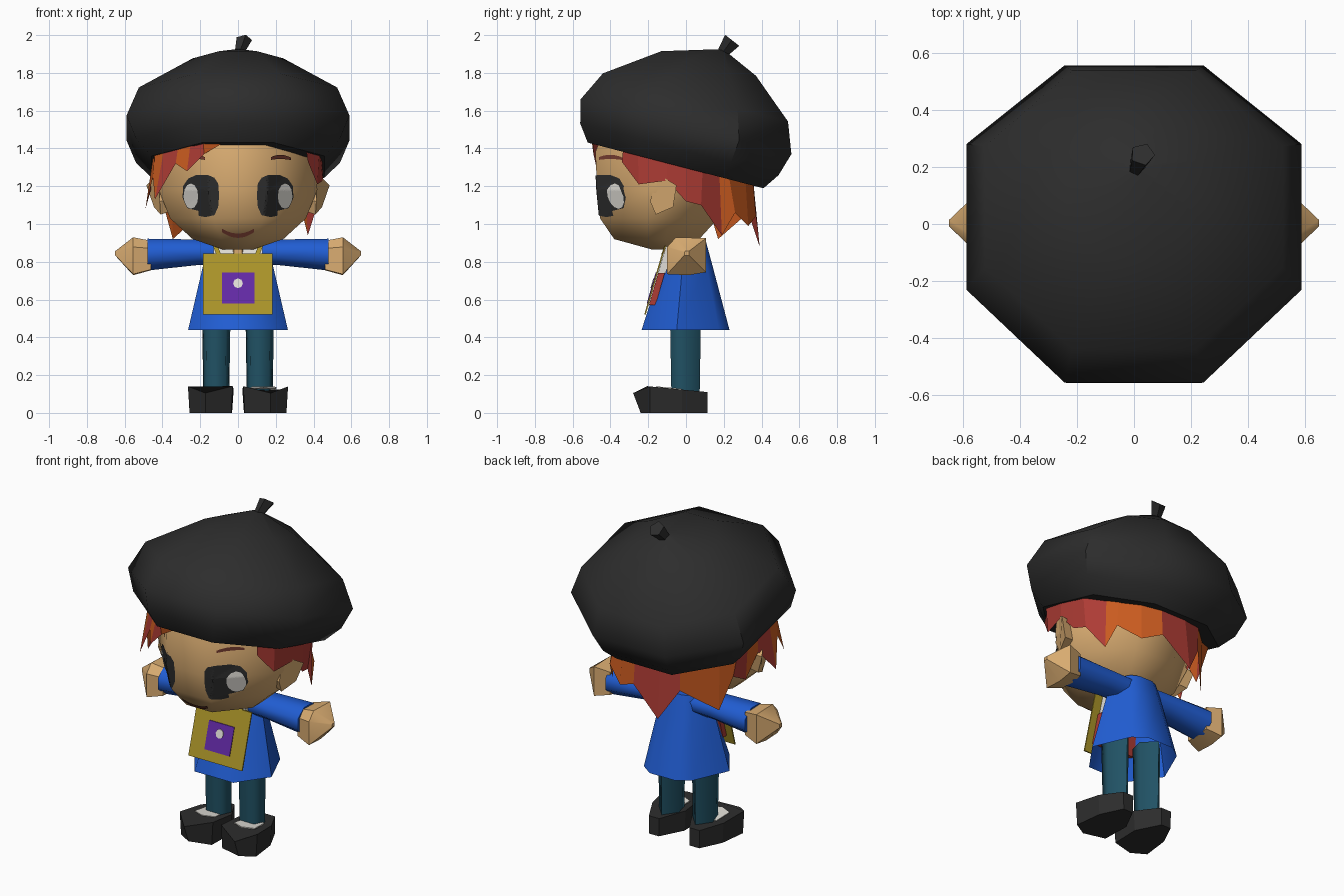
import bpy, bmesh, math
from mathutils import Vector
from mathutils.bvhtree import BVHTree

if "Cube" in bpy.data.objects:
    bpy.data.objects.remove(bpy.data.objects["Cube"])


def material(name, r, g, b):
    m = bpy.data.materials.new(name)
    m.diffuse_color = (r, g, b, 1)
    m.use_nodes = True
    m.node_tree.nodes["Principled BSDF"].inputs["Base Color"].default_value = m.diffuse_color
    return m


BLACK = material("charcoal", .026, .026, .026)
SKIN = material("skin", .69, .41, .165)
BLUE = material("blue", .015, .11, .65)
GOLD = material("gold", .41, .30, .022)
TEAL = material("teal", .015, .085, .13)
PURPLE = material("purple", .125, .023, .38)
WHITE = material("off white", .75, .73, .68)
RED = material("hair red", .42, .045, .035)
ORANGE = material("hair orange", .62, .11, .015)
BROWN = material("hair brown", .20, .05, .032)


def make(name, verts, faces, mats, smooth=None, front=False):
    bm = bmesh.new()
    vs = [bm.verts.new(v) for v in verts]
    for f in faces:
        bm.faces.new([vs[i] for i in f])
    bmesh.ops.recalc_face_normals(bm, faces=bm.faces)
    if front:  # flat sheets always face forward
        bm.normal_update()
        for f in bm.faces:
            if f.normal.y > 0:
                f.normal_flip()
    me = bpy.data.meshes.new(name)
    bm.to_mesh(me)
    bm.free()
    ob = bpy.data.objects.new(name, me)
    bpy.context.collection.objects.link(ob)
    for m in mats:
        me.materials.append(m)
    if smooth:
        bpy.ops.object.select_all(action='DESELECT')
        ob.select_set(True)
        bpy.context.view_layer.objects.active = ob
        bpy.ops.object.shade_smooth_by_angle(angle=math.radians(smooth))
    return ob


def loft(name, rings, mat, caps=(True, True), smooth=None, closed=True, front=False):
    n = len(rings[0])
    verts = [v for r in rings for v in r]
    faces = []
    for k in range(len(rings) - 1):
        for i in range(n if closed else n - 1):
            j = (i + 1) % n
            faces.append((k*n + i, k*n + j, k*n + n + j, k*n + n + i))
    if caps[0]:
        faces.append(tuple(range(n)))
    if caps[1]:
        faces.append(tuple(range(len(verts) - n, len(verts))))
    return make(name, verts, faces, [mat], smooth, front)


def octagon(a, lo, hi, kx=.414, ky=.414, back=0):
    m, h = (lo + hi) / 2, (hi - lo) / 2
    return [(kx*a, lo), (a, m - ky*h), (a, m + ky*h + back), (kx*a, hi),
            (-kx*a, hi), (-a, m + ky*h + back), (-a, m - ky*h), (-kx*a, lo)]


# Head
head_rings = [[(x, y, z) for x, y in octagon(a, f, b, .37, .2)] for z, a, f, b in [
    (.865, .08, -.18, -.03), (.92, .24, -.38, .07), (1.03, .36, -.455, .17),
    (1.18, .42, -.47, .24), (1.38, .41, -.48, .30), (1.6, .35, -.40, .25)]]
head = loft("head", head_rings, SKIN, smooth=50)
bm = bmesh.new()
bm.from_mesh(head.data)
head_tree = BVHTree.FromBMesh(bm)
bm.free()


def on_face(x, z, lift):
    hit = head_tree.ray_cast(Vector((x, -2, z)), Vector((0, 1, 0)))
    p, n = hit[0], hit[1]
    return p + (n if n.y < 0 else -n) * lift


def spot(name, outline, mat, lift):
    # Dense concentric rings that follow the face
    n = len(outline)
    fine = [(outline[i][0]*(1 - t) + outline[(i + 1) % n][0]*t,
             outline[i][1]*(1 - t) + outline[(i + 1) % n][1]*t)
            for i in range(n) for t in (0, .25, .5, .75)]
    cx = sum(p[0] for p in fine) / len(fine)
    cz = sum(p[1] for p in fine) / len(fine)
    rings = [[on_face(cx + (x - cx)*s, cz + (z - cz)*s, lift) for x, z in fine]
             for s in (1, .9, .8, .7, .6, .5, .4, .3, .2, .1, .02)]
    loft(name, rings, mat, (False, True), front=True)


def stripe(name, top, bottom, mat):
    loft(name, [[on_face(x, z, .006) for x, z in top], [on_face(x, z, .006) for x, z in bottom]],
         mat, (False, False), closed=False, front=True)


# Eyes, brows and ears
eye = [(.105, 1.215), (.125, 1.245), (.16, 1.26), (.22, 1.258), (.26, 1.24), (.287, 1.2), (.29, 1.14),
       (.265, 1.085), (.205, 1.07), (.205, 1.045), (.17, 1.037), (.125, 1.047), (.105, 1.09), (.1, 1.15)]
shine = [(.243 + .039*math.cos(t*math.pi/6), 1.148 + .066*math.sin(t*math.pi/6)) for t in range(12)]
ear = [(.415, -.19, 1.12), (.415, -.16, 1.23), (.44, -.125, 1.25), (.485, -.05, 1.205),
       (.445, -.068, 1.09), (.41, -.16, 1.05)]
for s, side in ((1, "right"), (-1, "left")):
    spot(side + "_eye", [(s*x, z) for x, z in eye], BLACK, .005)
    spot(side + "_eye_shine", [(s*x, z) for x, z in shine], WHITE, .009)
    xs = [.17 + .0175*i for i in range(7)]
    stripe(side + "_brow", [(s*x, 1.366 - 5*(x - .22)**2) for x in xs],
           [(s*x, 1.344 - 2*(x - .22)**2) for x in xs], BROWN)
    loft(side + "_ear", [[(s*.36, -.12 + (y + .12)*.85, 1.16 + (z - 1.16)*.85) for x, y, z in ear],
                         [(s*x, y, z) for x, y, z in ear]], SKIN)

# Mouth
xs = [-.085 + .017*i for i in range(11)]
stripe("mouth", [(x, .953 + 3.5*x*x) for x in xs], [(x, .93 + 4.2*x*x) for x in xs], BROWN)

# Beret: octagonal rings tilted backwards
hat_rings = []
for cy, cz, a, b, k in [(-.055, 1.31, .458, .465, .055), (-.035, 1.395, .54, .525, .055),
                        (0, 1.515, .59, .558, .05), (.05, 1.67, .525, .49, .02),
                        (.12, 1.85, .24, .25, 0), (.19, 1.92, .03, .02, 0)]:
    hat_rings.append([(x, cy + y, cz - .26*y) for x, y in octagon(a, -b, b, back=k)])
loft("beret", hat_rings, BLACK, smooth=45)


def pentagon(x, y, z, r):
    return [(x + r*math.cos(t*1.2566 + 1.2), y + r*.9*math.sin(t*1.2566 + 1.2),
             z - r*.7*math.sin(t*1.2566 + 1.2)) for t in range(5)]


loft("beret_stem", [pentagon(.005, .19, 1.90, .026), pentagon(.03, .245, 1.972, .044)], BLACK)

# Hair: jagged band flaring out from under the beret
tips = [(.37, -.34, 1.33), (.42, -.25, 1.21), (.45, -.1, 1.23), (.44, 0, 1.12), (.42, .08, 1.1),
        (.37, .19, .94), (.34, .26, 1.06), (.22, .33, .99), (.1, .37, 1.04), (-.08, .39, .88),
        (-.19, .33, 1.06), (-.345, .17, .92), (-.4, .11, 1.12), (-.43, .03, 1.08), (-.45, -.06, 1.22),
        (-.49, -.18, 1.08), (-.45, -.25, 1.25), (-.44, -.33, 1.13), (-.33, -.39, 1.32),
        (-.27, -.47, 1.28), (-.18, -.49, 1.37), (-.06, -.49, 1.44)]
roots = []
for x, y, z in tips:
    t = math.atan2(y + .055, x)
    c, s = math.cos(t), math.sin(t)
    r = (.41 if y > .15 else .447) / max(abs(c), abs(s), (abs(c) + abs(s)) / 1.414)
    roots.append((r*c, r*s - .055, 1.345 - .26*r*s))
n = len(tips)
hair = make("hair", roots + tips, [(i, i + 1, n + i + 1, n + i) for i in range(n - 1)],
            [RED, ORANGE, BROWN])
tones = [0, 0, 0, 0, 0, 1, 1, 1, 0, 0, 1, 1, 0, 1, 0, 1, 1, 0, 1, 0, 1]
for f, tone in zip(hair.data.polygons, tones):
    f.material_index = tone

# Jacket, shirt and collar
coat = [(.5, -1), (1, -.2), (.63, .76), (.33, 1), (-.33, 1), (-.63, .76), (-1, -.2), (-.5, -1)]
loft("jacket", [[(x*a, (f + b)/2 + y*(b - f)/2, z) for x, y in coat] for z, a, f, b in [
    (.44, .264, -.235, .23), (.78, .185, -.124, .14), (.91, .145, -.08, .105)]],
    BLUE, (False, True), smooth=60)


def bag_y(z):
    return -.127 - (.845 - z)*.29


def slab(name, x0, x1, z0, z1, lift, mat, depth=.008):
    loft(name, [[(x, bag_y(z) - lift + d, z) for x, z in ((x0, z0), (x1, z0), (x1, z1), (x0, z1))]
                for d in (0, depth)], mat)


slab("shirt", -.14, .14, .57, .74, -.010, RED, .035)
slab("collar", -.13, .13, .74, .90, -.010, WHITE, .04)
loft("neck", [[(x, y, z) for x, y in octagon(.05, -.12, 0)] for z in (.84, .95)], SKIN)

# Chest bag with badge and straps
slab("bag", -.185, .182, .52, .845, 0, GOLD)
slab("bag_badge", -.085, .087, .58, .742, .004, PURPLE)
dot = [(.026*math.cos(t*math.pi/4), .686 + .026*math.sin(t*math.pi/4)) for t in range(8)]
loft("badge_dot", [[(x, bag_y(z) - d, z) for x, z in dot] for d in (.004, .008)], WHITE)

grip = [(-.055, .095), (.1, .09), (.1, -.085), (.01, -.1), (-.1, -.095), (-.1, .045)]
foot = [(-.04, .115), (.03, .115), (.1, -.02), (.122, -.19), (.03, -.28), (-.115, -.205), (-.12, -.03)]
shin = [(0, 1), (.95, 0), (.67, -1.07), (-.67, -1.07), (-.95, 0)]
sock = [(-.06, -.02), (.06, -.02), (.07, -.13), (0, -.16), (-.07, -.13)]


def shoe_top(y):
    return .105 if y < -.25 else .11 + (.115 - y)*.098


for s, side in ((1, "right"), (-1, "left")):
    # Strap
    loft(side + "_strap", [[(s*x, y + d, z) for x, y, z in (
        (.09, -.131, .84), (.115, -.131, .84), (.145, -.1, .915), (.12, -.1, .915))]
        for d in (0, .008)], GOLD)
    # Sleeve and hand
    loft(side + "_sleeve", [[(s*x, y, cz + z) for z, y in octagon(hz, .003 - hy, .003 + hy)]
                            for x, cz, hy, hz in ((.08, .85, .09, .064), (.22, .85, .092, .068),
                                                  (.478, .838, .102, .084))], BLUE, smooth=60)
    loft(side + "_hand", [[(s*x, .003 + y*k, cz + z*k) for y, z in grip] for x, k, cz in (
        (.46, .8, .835), (.555, 1.03, .832), (.65, .12, .845))], SKIN, smooth=40)
    # Leg
    loft(side + "_leg", [[(s*.115 + x*r, y*r, z) for x, y in shin]
                         for z, r in ((.08, .072), (.56, .08))], TEAL, smooth=80)
    # Shoe with a sloping top, and the sock showing in its opening
    loft(side + "_shoe", [[(s*(.143 + x*.93), max(y, -.24), 0) for x, y in foot],
                          [(s*(.143 + x), y, shoe_top(y)) for x, y in foot]], BLACK)
    loft(side + "_sock", [[(s*(.135 + x), y, shoe_top(y) + d) for x, y in sock]
                          for d in (-.003, .004)], WHITE)
